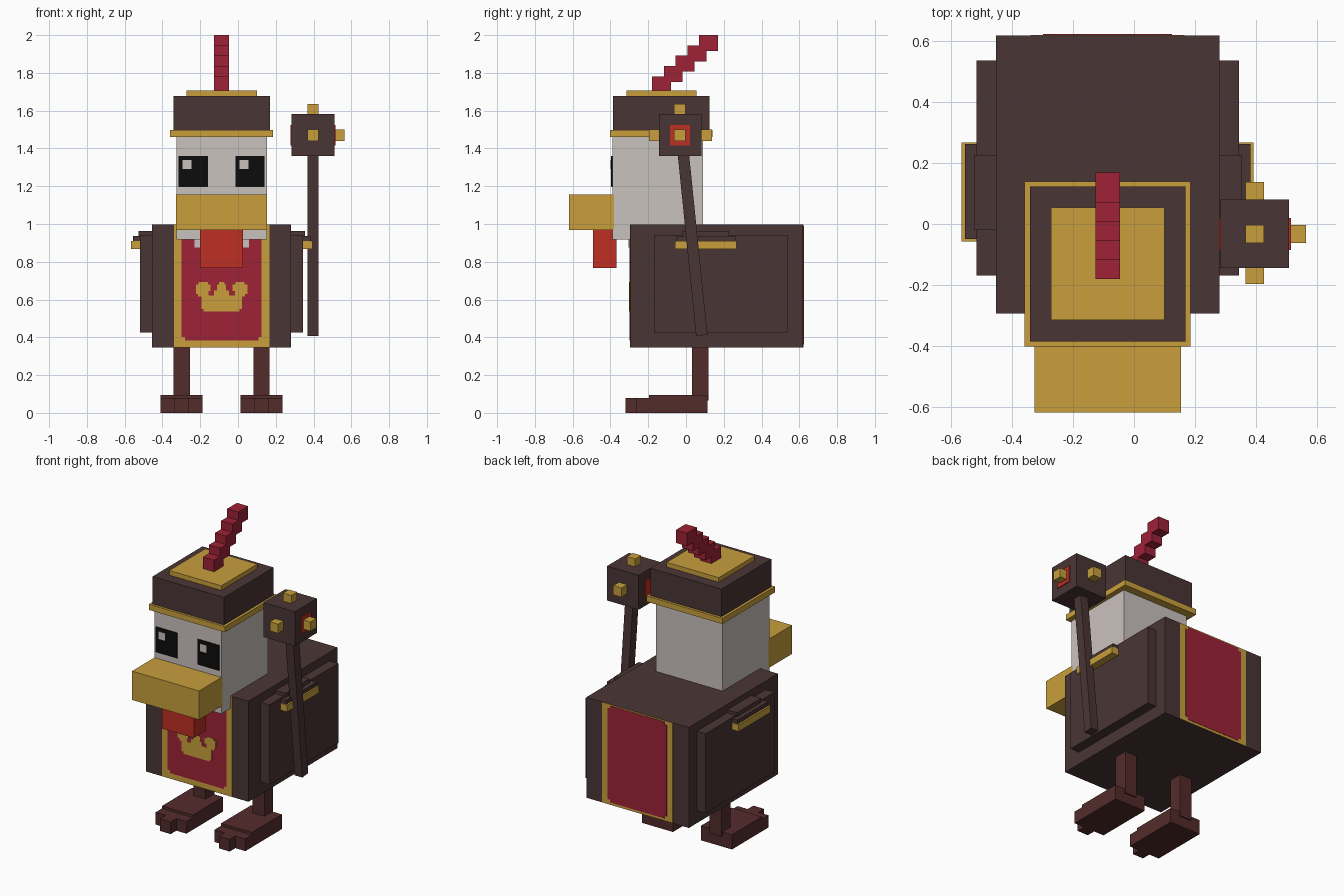
import bpy, bmesh, math
from mathutils import Matrix, Vector

if "Cube" in bpy.data.objects:
    bpy.data.objects.remove(bpy.data.objects["Cube"])

C = -0.0865  # the bird's own centre line; the staff sits off to one side


def material(name, hex_code):
    m = bpy.data.materials.new(name)
    rgb = [int(hex_code[i:i + 2], 16) / 255 for i in (0, 2, 4)]
    m.diffuse_color = [((v + 0.055) / 1.055) ** 2.4 if v > 0.04 else v / 12.92 for v in rgb] + [1]
    m.use_nodes = True
    m.node_tree.nodes["Principled BSDF"].inputs["Base Color"].default_value = m.diffuse_color
    return m


BROWN = material("dark_brown", "4a3535")
GOLD = material("gold", "c89f3c")
RED = material("crimson", "9e2236")
SCARLET = material("scarlet", "bf2e24")
WHITE = material("off_white", "cac2bd")
LEG = material("leg_brown", "542b2b")
BLACK = material("black", "0c0c0c")


def finish(name, bm, mat):
    bmesh.ops.recalc_face_normals(bm, faces=bm.faces)
    me = bpy.data.meshes.new(name)
    bm.to_mesh(me)
    bm.free()
    me.materials.append(mat)
    ob = bpy.data.objects.new(name, me)
    bpy.context.collection.objects.link(ob)
    return ob


def box(name, mat, x, y, z):
    """Box from its (min, max) on every axis."""
    bm = bmesh.new()
    size = Matrix.Diagonal((abs(x[1] - x[0]), y[1] - y[0], z[1] - z[0], 1))
    mid = Vector((sum(x) / 2, sum(y) / 2, sum(z) / 2))
    bmesh.ops.create_cube(bm, size=1, matrix=Matrix.Translation(mid) @ size)
    return finish(name, bm, mat)


def pair(name, mat, x, y, z):
    """Two boxes mirrored about the bird's centre; x is the distance from it."""
    for side, s in (("left", -1), ("right", 1)):
        box(f"{side}_{name}", mat, (C + s * x[0], C + s * x[1]), y, z)


def plate(name, mat, points, y, thick):
    """Flat outline in x and z, mirrored about the centre, thickened along y."""
    outline = [(C + a, b) for a, b in points] + [(C - a, b) for a, b in reversed(points)]
    bm = bmesh.new()
    face = bm.faces.new([bm.verts.new((a, y, b)) for a, b in outline])
    out = bmesh.ops.extrude_face_region(bm, geom=[face])["geom"]
    moved = [v for v in out if isinstance(v, bmesh.types.BMVert)]
    bmesh.ops.translate(bm, verts=moved, vec=(0, thick, 0))
    return finish(name, bm, mat)


def panel(w, z0, z1, c=0.018):
    """Half outline of a panel with notched corners."""
    return [(w - c, z0), (w - c, z0 + c), (w, z0 + c), (w, z1 - c), (w - c, z1 - c), (w - c, z1)]


# Body with folded wings and shoulder trims
box("body", BROWN, (C - 0.368, C + 0.368), (-0.295, 0.62), (0.345, 0.998))
pair("wing", BROWN, (0.36, 0.431), (-0.17, 0.537), (0.425, 0.943))
pair("shoulder_cap", BROWN, (0.36, 0.440), (-0.02, 0.227), (0.89, 0.963))
pair("shoulder_pad", BROWN, (0.36, 0.469), (-0.05, 0.263), (0.868, 0.937))
pair("shoulder_trim", GOLD, (0.43, 0.480), (-0.057, 0.268), (0.867, 0.911))

# Cloth on the front and back of the body
for side, y, s, z0, z1 in (("front", -0.295, -1, 0.383, 0.945), ("back", 0.62, 1, 0.362, 0.99)):
    box(side + "_cloth_border", GOLD, (C - 0.253, C + 0.253), (y - 0.002, y + 0.002), (0.346, 0.997))
    plate(side + "_cloth", RED, panel(0.212, z0, z1), y, s * 0.004)

# Crown emblem
plate("crown_emblem", GOLD, [
    (0.095, 0.536), (0.095, 0.55), (0.108, 0.55), (0.108, 0.615), (0.124, 0.615), (0.124, 0.63),
    (0.136, 0.63), (0.136, 0.68), (0.122, 0.68), (0.122, 0.692), (0.072, 0.692), (0.072, 0.68),
    (0.058, 0.68), (0.058, 0.645), (0.07, 0.645), (0.07, 0.622), (0.04, 0.622), (0.04, 0.648),
    (0.024, 0.648), (0.024, 0.68), (0.015, 0.68), (0.015, 0.692)], -0.295, -0.007)

# Head, neck feathers, beak and tongue
box("head", WHITE, (C - 0.24, C + 0.24), (-0.39, 0.09), (0.918, 1.47))
box("neck_feathers", WHITE, (C - 0.145, C + 0.145), (-0.305, -0.29), (0.876, 0.93))
box("beak", GOLD, (C - 0.241, C + 0.241), (-0.62, -0.38), (0.968, 1.155))
box("tongue", SCARLET, (C - 0.114, C + 0.114), (-0.493, -0.367), (0.767, 0.975))

# Eyes, each with a highlight in its upper left corner
for side, x in (("left", -0.314), ("right", -0.013)):
    box(side + "_eye", BLACK, (x, x + 0.154), (-0.397, -0.388), (1.197, 1.36))
    box(side + "_eye_highlight", WHITE, (x + 0.021, x + 0.068), (-0.400, -0.395), (1.29, 1.338))

# Hat
box("hat", BROWN, (C - 0.256, C + 0.256), (-0.387, 0.124), (1.465, 1.677))
box("hat_band", GOLD, (C - 0.273, C + 0.273), (-0.402, 0.14), (1.461, 1.498))
box("hat_top", GOLD, (C - 0.187, C + 0.187), (-0.315, 0.055), (1.67, 1.707))

# Stepped feather
for i in range(5):
    y, top = -0.18 + 0.0625 * i, 1.782 + 0.0545 * i
    box(f"feather_step_{i + 1}", RED, (C - 0.04, C + 0.04), (y, y + 0.1), (top - 0.084, top))

# Legs and feet
pair("leg", LEG, (0.168, 0.254), (0.032, 0.12), (0.065, 0.35))
pair("foot", LEG, (0.101, 0.323), (-0.195, 0.113), (0, 0.095))
pair("toes", LEG, (0.101, 0.323), (-0.262, -0.18), (0, 0.079))
pair("middle_toe", LEG, (0.173, 0.251), (-0.32, -0.25), (0, 0.079))

# Staff: leaning handle, block head, red side plates and gold studs
X, Y, Z = 0.397, -0.033, 1.47
handle = box("staff_handle", BROWN, (-0.028, 0.028), (-0.03, 0.03), (-0.49, 0.49))
lean = math.atan2(0.097, 0.955)
handle.matrix_world = Matrix.Translation((X, 0.034, 0.898)) @ Matrix.Rotation(lean, 4, "X")
box("staff_head", BROWN, (X - 0.113, X + 0.113), (Y - 0.111, Y + 0.114), (1.359, 1.583))
box("staff_side_plates", SCARLET, (X - 0.118, X + 0.119), (Y - 0.053, Y + 0.053), (Z - 0.054, Z + 0.054))
r = 0.03
box("staff_top_stud", GOLD, (X - r, X + r), (Y - r, Y + r), (1.57, 1.635))
box("staff_side_stud", GOLD, (X + 0.1, 0.565), (Y - r, Y + r), (Z - r, Z + r))
box("staff_front_stud", GOLD, (X - r, X + r), (-0.197, -0.13), (Z - r, Z + r))
box("staff_back_stud", GOLD, (X - r, X + r), (0.07, 0.138), (Z - r, Z + r))
